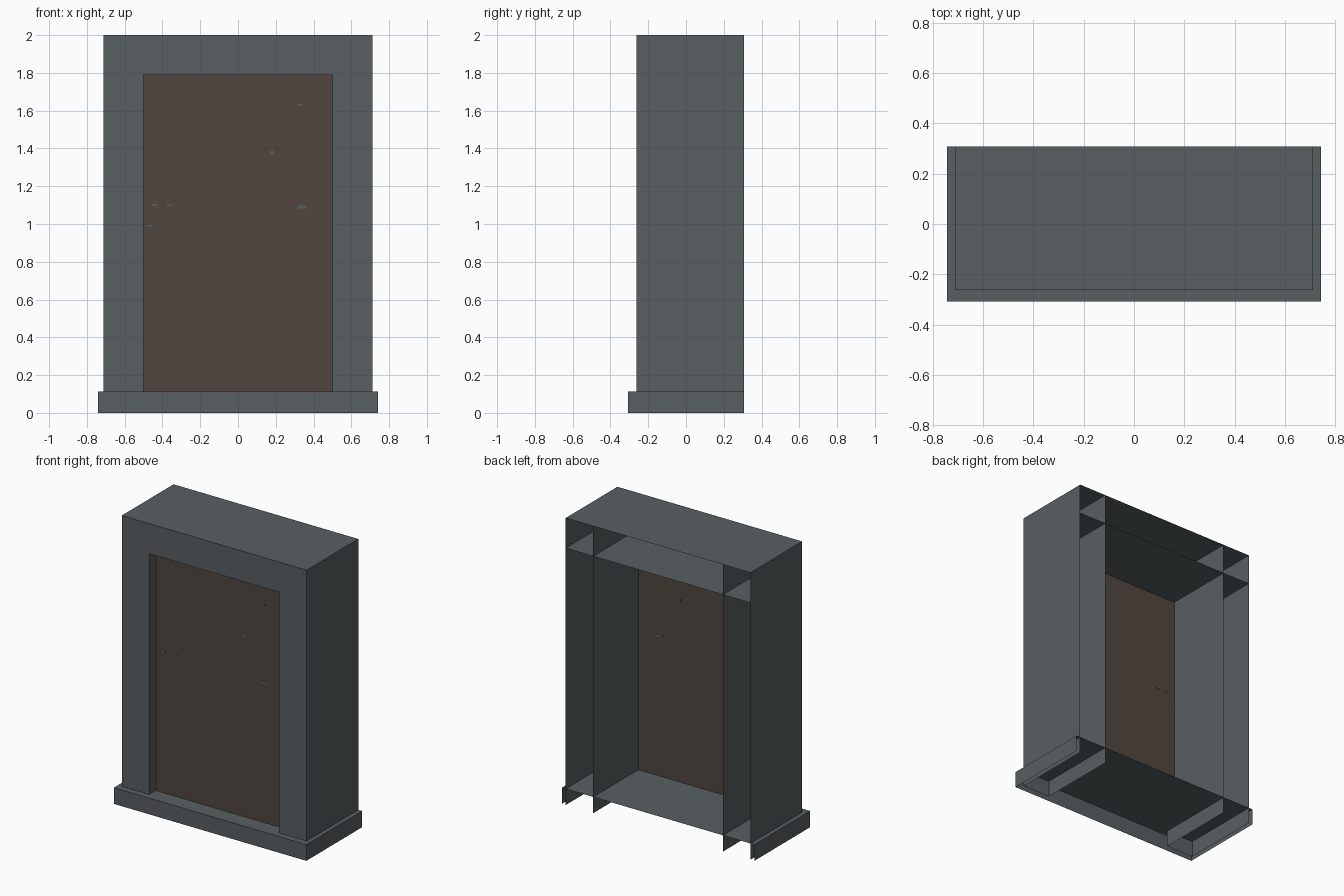
import bpy
import bmesh
from mathutils import Vector

cube = bpy.data.objects.get("Cube")
if cube:
    bpy.data.objects.remove(cube, do_unlink=True)


def material(name, rgb):
    mat = bpy.data.materials.new(name)
    mat.use_nodes = True
    mat.diffuse_color = (*rgb, 1)
    mat.node_tree.nodes["Principled BSDF"].inputs["Base Color"].default_value = (*rgb, 1)
    return mat


stone = material("slate grey", (0.098, 0.114, 0.122))
wood = material("dark brown", (0.082, 0.062, 0.051))

BACK, FRONT, SILL, HEAD = 0.307, -0.262, 0.113, 1.79
OUT, IN, TOP = 0.712, 0.5, 2.0


def shell(name, low, high, mat, open_sides=()):
    """Box between two corners, without the faces that point along open_sides."""
    bm = bmesh.new()
    bmesh.ops.create_cube(bm, size=1)
    low, high = Vector(low), Vector(high)
    bm.normal_update()
    gone = [f for f in bm.faces if any(f.normal.dot(Vector(d)) > 0.9 for d in open_sides)]
    bmesh.ops.delete(bm, geom=gone, context='FACES')
    for v in bm.verts:
        v.co = (low + high) / 2 + v.co * (high - low)
    mesh = bpy.data.meshes.new(name)
    bm.to_mesh(mesh)
    bm.free()
    mesh.materials.append(mat)
    obj = bpy.data.objects.new(name, mesh)
    bpy.context.collection.objects.link(obj)
    return obj


behind, below, above = (0, 1, 0), (0, 0, -1), (0, 0, 1)
left, right = (1, 0, 0), (-1, 0, 0)

# Hollow surround, open at the back
shell("threshold", (-0.742, -0.307, 0), (0.742, BACK, SILL), stone, (behind, below))
shell("left_jamb", (IN, FRONT, 0), (OUT, BACK, TOP), stone, (behind, below, above))
shell("right_jamb", (-OUT, FRONT, 0), (-IN, BACK, TOP), stone, (behind, below, above))
shell("lintel", (-OUT, FRONT, HEAD), (OUT, BACK, TOP), stone, (behind, left, right))

# Door panel, a single sheet set into the opening
PANEL = -0.19
shell("door_panel", (-IN, PANEL, SILL), (IN, PANEL, HEAD), wood,
      (behind, below, above, left, right))

# Small grey chips showing on both sides of the panel
chips = [(0.34, 1.09, 0.05, 0.015), (-0.36, 1.1, 0.035, 0.008), (-0.44, 1.1, 0.025, 0.01),
         (-0.47, 0.99, 0.03, 0.008), (0.33, 1.63, 0.02, 0.01), (0.18, 1.38, 0.015, 0.02)]
for x, z, w, h in chips:
    shell("panel_chip", (x - w / 2, PANEL - 0.002, z - h / 2),
          (x + w / 2, PANEL + 0.002, z + h / 2), stone)
